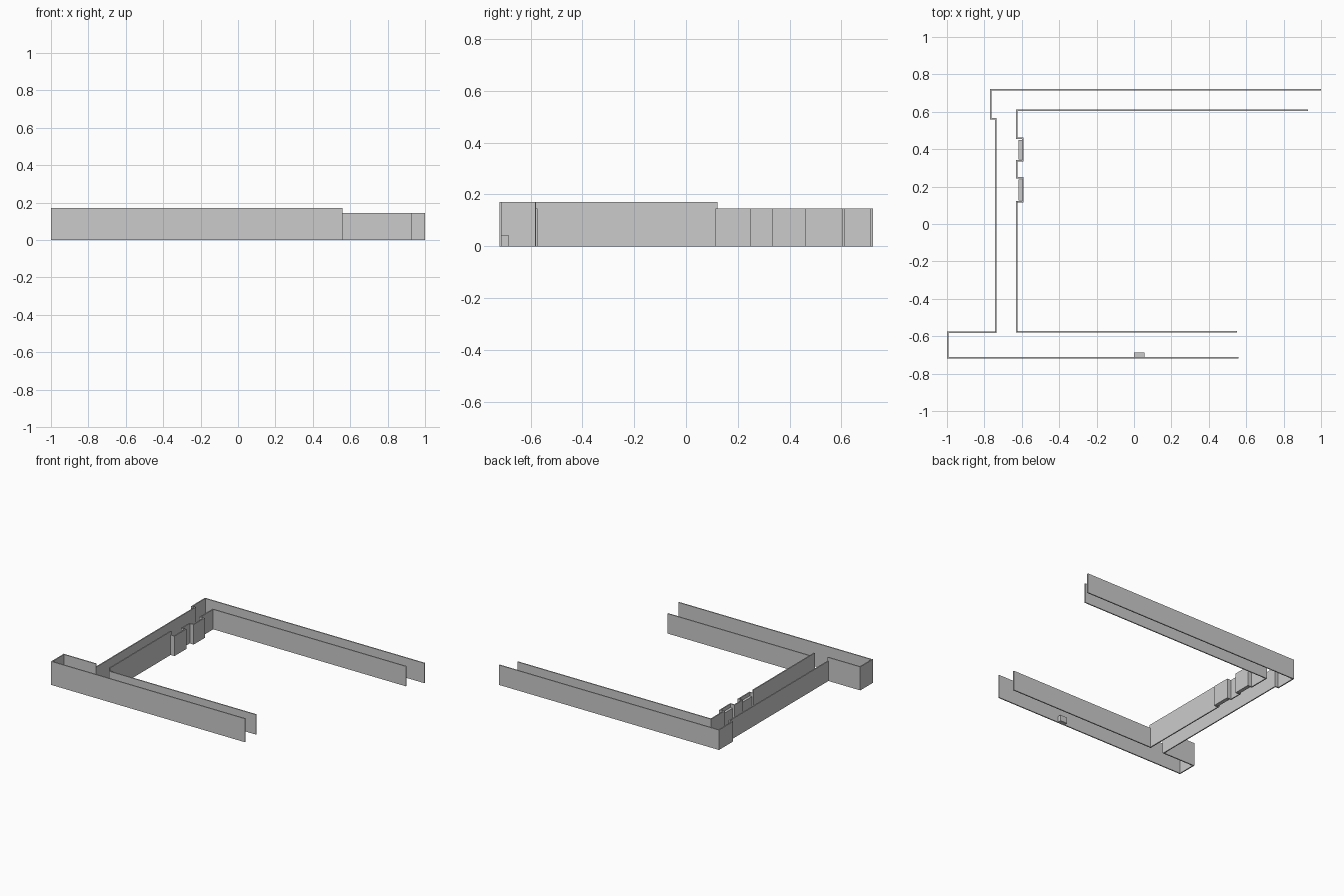
import bpy, bmesh
from mathutils import Vector

cube = bpy.data.objects.get("Cube")
if cube:
    bpy.data.objects.remove(cube, do_unlink=True)

grey = bpy.data.materials.new("wall_grey")
grey.use_nodes = True
colour = (0.6, 0.6, 0.6, 1)
grey.diffuse_color = colour
grey.node_tree.nodes["Principled BSDF"].inputs["Base Color"].default_value = colour

T = 0.008      # wall thickness
LOW = 0.145    # back and inner walls
TALL = 0.171   # front walls


def finish(name, bm):
    bmesh.ops.recalc_face_normals(bm, faces=bm.faces)
    mesh = bpy.data.meshes.new(name)
    bm.to_mesh(mesh)
    bm.free()
    mesh.materials.append(grey)
    obj = bpy.data.objects.new(name, mesh)
    bpy.context.collection.objects.link(obj)


def wall(name, path, height):
    """Square-cornered wall of constant thickness along a path."""
    pts = [Vector(p) for p in path]
    normals = []
    for a, b in zip(pts, pts[1:]):
        d = (b - a).normalized()
        normals.append(Vector((-d.y, d.x)) * T / 2)
    offsets = [normals[0]]
    offsets += [a + b for a, b in zip(normals, normals[1:])]
    offsets.append(normals[-1])
    bm = bmesh.new()
    rings = []
    for p, o in zip(pts, offsets):
        ring = [(p - o, 0), (p + o, 0), (p + o, height), (p - o, height)]
        rings.append([bm.verts.new((q.x, q.y, z)) for q, z in ring])
    for r, s in zip(rings, rings[1:]):
        for i in range(4):
            j = (i + 1) % 4
            bm.faces.new((r[i], r[j], s[j], s[i]))
    bm.faces.new(rings[0])
    bm.faces.new(rings[-1])
    finish(name, bm)


def box(name, lo, hi):
    bm = bmesh.new()
    bmesh.ops.create_cube(bm, size=1)
    for v in bm.verts:
        v.co = [a if c < 0 else b for c, a, b in zip(v.co, lo, hi)]
    finish(name, bm)


# Outer walls: tall front run with its projecting corner, low side and back
wall("outer_front_wall",
     [(0.56, -0.716), (-0.996, -0.716), (-0.996, -0.579), (-0.736, -0.579)], TALL)
wall("outer_back_wall",
     [(-0.74, -0.575), (-0.74, 0.563), (-0.766, 0.563),
      (-0.766, 0.717), (1, 0.717)], LOW)

# Inner walls: the side wall steps down where the two bays begin
X, BAY = -0.626, -0.595
bays = [(0.118, 0.246), (0.338, 0.458)]
wall("inner_front_wall", [(0.55, -0.577), (X, -0.577)], LOW)
wall("inner_side_wall", [(X, -0.581), (X, 0.122)], TALL)
path = [(X, bays[0][0])]
for y0, y1 in bays:
    path += [(X, y0), (BAY, y0), (BAY, y1), (X, y1)]
path += [(X, 0.607), (0.93, 0.607)]
wall("inner_back_wall", path[1:], LOW)

# Blocks set inside the bays
for i, (y0, y1) in enumerate(bays):
    box(f"bay_block_{i + 1}", (-0.618, y0 + 0.008, 0), (BAY - T / 2, y1 - 0.008, 0.12))

# Small block on the inside of the front wall
box("front_wall_block", (0, -0.713, 0), (0.055, -0.686, 0.043))
